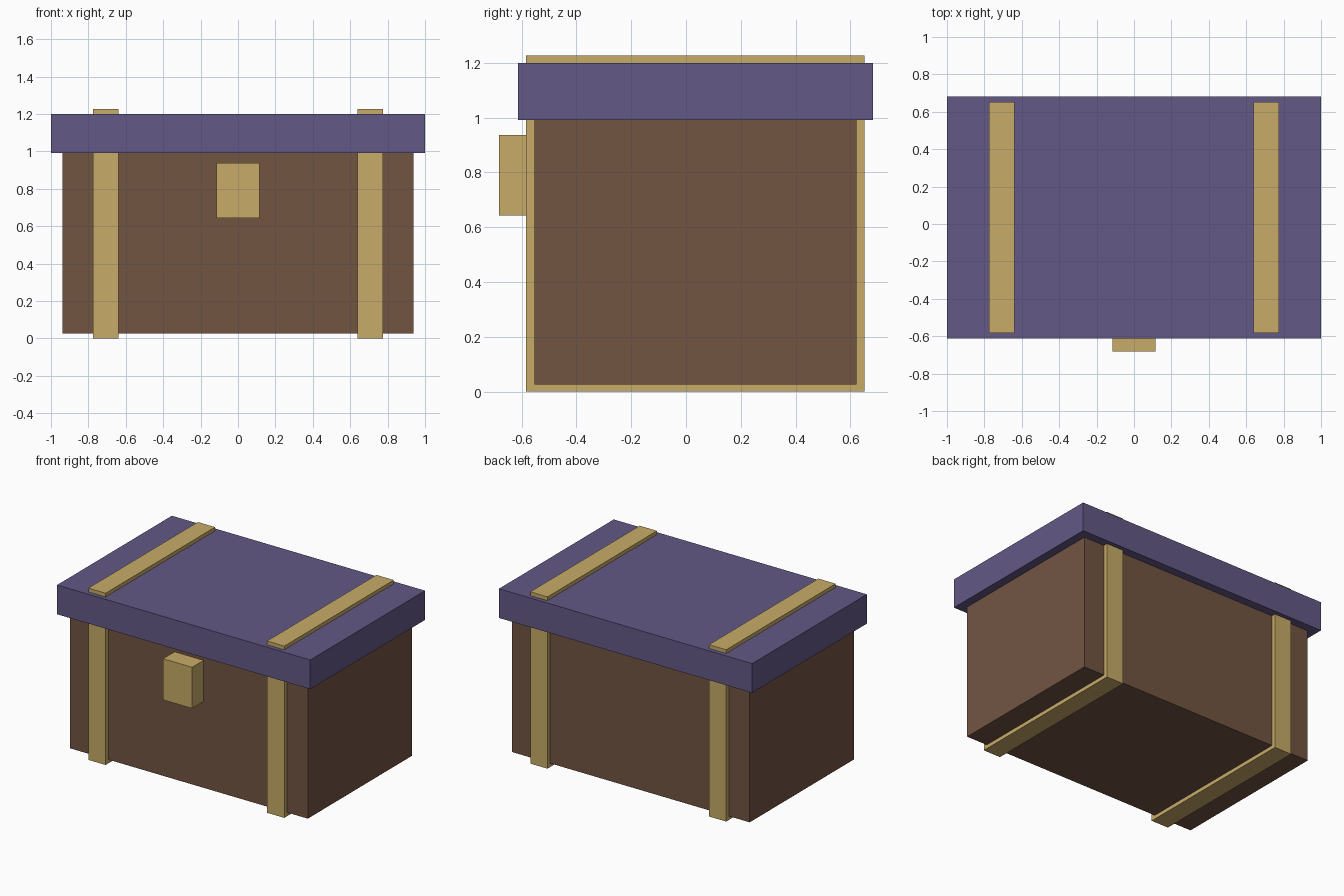
import bpy

if "Cube" in bpy.data.objects:
    bpy.data.objects.remove(bpy.data.objects["Cube"])


def material(name, color):
    m = bpy.data.materials.new(name)
    m.diffuse_color = (*color, 1)
    m.use_nodes = True
    m.node_tree.nodes["Principled BSDF"].inputs["Base Color"].default_value = m.diffuse_color
    return m


def box(name, lo, hi, mat):
    """Flat-faced box spanning two opposite corners."""
    bpy.ops.mesh.primitive_cube_add(size=1, location=[(a + b) / 2 for a, b in zip(lo, hi)])
    ob = bpy.context.object
    ob.name = name
    ob.scale = [b - a for a, b in zip(lo, hi)]
    bpy.ops.object.transform_apply(location=False, rotation=False, scale=True)
    ob.data.materials.append(mat)
    return ob


wood = material("brown_wood", (0.17, 0.09, 0.055))
purple = material("purple_lid", (0.125, 0.1, 0.24))
brass = material("brass", (0.58, 0.41, 0.14))

# Chest body and overhanging lid
box("chest_body", (-0.939, -0.553, 0.027), (0.939, 0.622, 1.02), wood)
box("lid", (-1, -0.613, 0.991), (1, 0.682, 1.2), purple)

# Straps wrapping all the way around the chest
for side, name in ((-1, "left_strap"), (1, "right_strap")):
    x = side * 0.706
    box(name, (x - 0.068, -0.583, 0), (x + 0.068, 0.652, 1.227), brass)

# Front latch
box("latch", (-0.115, -0.682, 0.643), (0.115, -0.545, 0.937), brass)
